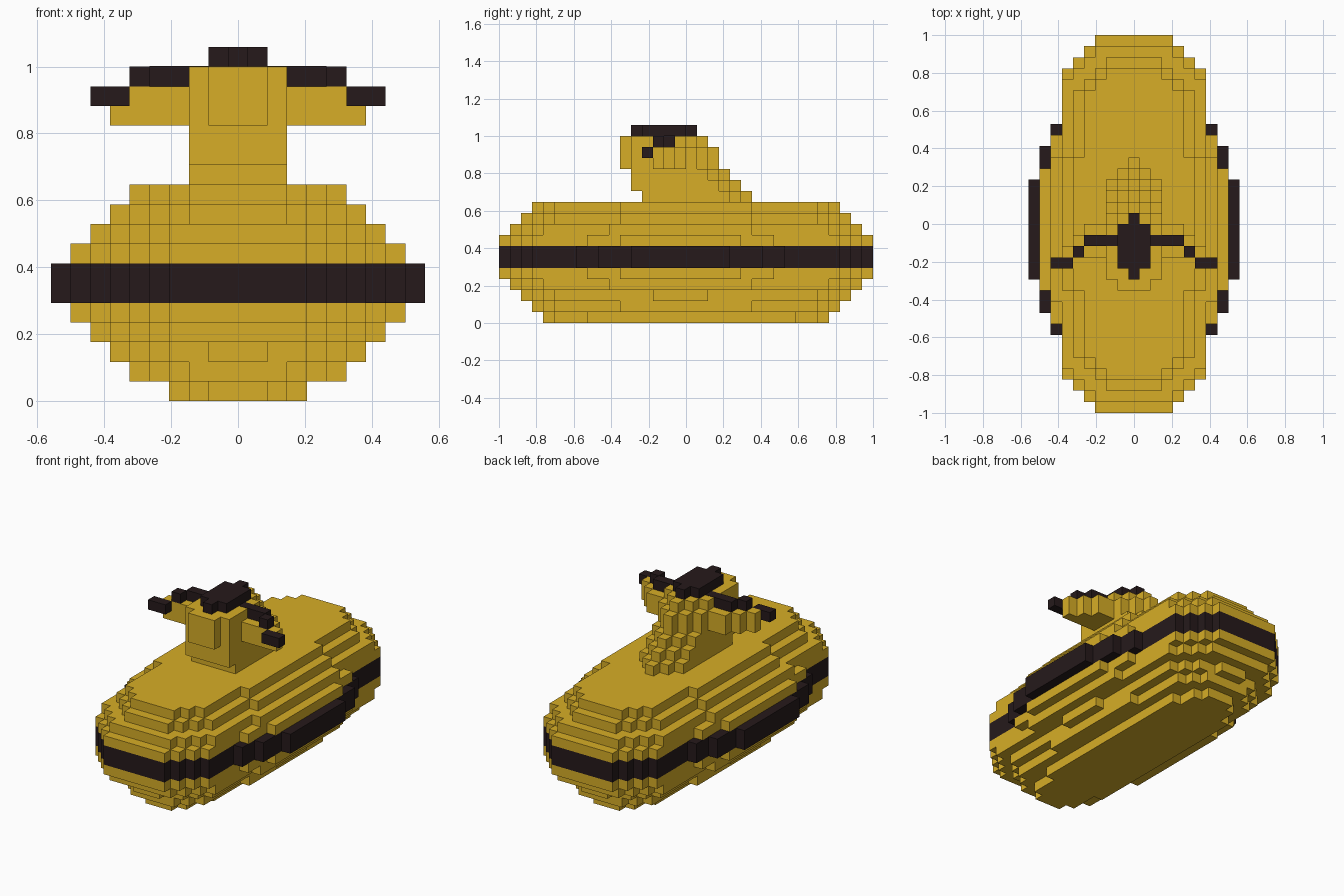
import bpy
import bmesh

default = bpy.data.objects.get("Cube")
if default:
    bpy.data.objects.remove(default, do_unlink=True)

U = 2 / 34  # size of one block; the model is 34 blocks long


def material(name, colour):
    mat = bpy.data.materials.new(name)
    mat.use_nodes = True
    mat.diffuse_color = colour
    node = mat.node_tree.nodes["Principled BSDF"]
    node.inputs["Base Color"].default_value = colour
    node.inputs["Roughness"].default_value = 0.8
    return mat


def prism(name, outline, bottom, top, mat):
    """Extrude a flat outline, all measured in blocks."""
    mesh = bpy.data.meshes.new(name)
    bm = bmesh.new()
    face = bm.faces.new([bm.verts.new((x * U, y * U, bottom * U)) for x, y in outline])
    grown = bmesh.ops.extrude_face_region(bm, geom=[face], use_keep_orig=True)["geom"]
    verts = [g for g in grown if isinstance(g, bmesh.types.BMVert)]
    bmesh.ops.translate(bm, verts=verts, vec=(0, 0, (top - bottom) * U))
    bmesh.ops.recalc_face_normals(bm, faces=bm.faces)
    bm.to_mesh(mesh)
    bm.free()
    mesh.materials.append(mat)
    obj = bpy.data.objects.new(name, mesh)
    bpy.context.collection.objects.link(obj)


def stepped(name, steps, bottom, top, mat):
    """Symmetric stepped slab; steps are (half width, front, rear), widest first."""
    front, rear = [], []
    for i, (half, a, b) in enumerate(steps):
        if i:
            front.append((half, steps[i - 1][1]))
            rear.append((half, steps[i - 1][2]))
        front.append((half, a))
        rear.append((half, b))
    side = []
    for p in front[::-1] + rear:
        if not side or side[-1] != p:
            side.append(p)
    prism(name, side + [(-x, y) for x, y in side[::-1]], bottom, top, mat)


def block(name, x0, x1, y0, y1, bottom, top, mat):
    prism(name, [(x0, y0), (x1, y0), (x1, y1), (x0, y1)], bottom, top, mat)


gold = material("mustard_yellow", (0.68, 0.42, 0.02, 1))
dark = material("dark_brown", (0.019, 0.010, 0.011, 1))

# Hull layers from keel to deck
bow_and_stern = [(6.5, -14, 14), (5.5, -15, 15), (4.5, -16, 16), (3.5, -17, 17)]
shoulder = [(8.5, -6, 5), (7.5, -9, 8)] + bow_and_stern
stripe = [(9.5, -5, 4), (8.5, -8, 7), (7.5, -10, 9)] + bow_and_stern
flank = [(7.5, -7, 6), (6.5, -13, 13), (5.5, -14, 14),
         (4.5, -15, 15), (3.5, -16, 16)]
upper = [(6.5, -6, 6), (5.5, -12, 12), (4.5, -13, 13), (3.5, -14, 14), (2.5, -15, 15)]
deck = [(5.5, -6, 6), (4.5, -12, 12), (3.5, -13, 13), (2.5, -14, 14)]
keel = [(3.5, -9, 10), (2.5, -12, 12), (1.5, -13, 13)]
bilge = [(6.5, -3, 2), (5.5, -12, 12), (4.5, -13, 13), (3.5, -14, 14), (1.5, -15, 15)]

stepped("keel", keel, 0, 1, gold)
stepped("lower_bilge", deck, 1, 2, gold)
stepped("upper_bilge", bilge, 2, 3, gold)
stepped("lower_flank", flank, 3, 4, gold)
stepped("lower_shoulder", shoulder, 4, 5, gold)
stepped("hull_stripe", stripe, 5, 7, dark)
stepped("upper_shoulder", shoulder, 7, 8, gold)
stepped("upper_flank", flank, 8, 9, gold)
stepped("upper_hull", upper, 9, 10, gold)
stepped("deck", deck, 10, 11, gold)

# Tower: each layer narrows to a point at the rear, with a blunt nose in front
tower = [(-4, -4, 6), (-5, -5, 5), (-5, -5, 4), (-5, -6, 3), (-5, -6, 3), (-5, -6, 2)]
for i, (cheek, nose, rear) in enumerate(tower):
    steps = [(2.5, cheek, rear - 2), (1.5, nose, rear - 1), (0.5, nose, rear)]
    stepped(f"tower_layer_{i + 1}", steps, 11 + i, 12 + i, gold)

# Tower cap
stepped("tower_cap", [(1.5, -4, 0), (0.5, -5, 1)], 17, 18, dark)

# Swept wings on the tower
for side, s in (("left", 1), ("right", -1)):
    block(f"{side}_wing_root", s * 2.4, s * 4.5, -3, 0, 14, 16, gold)
    block(f"{side}_wing_middle", s * 4.5, s * 5.5, -3, -1, 14, 16, gold)
    block(f"{side}_wing_end", s * 5.5, s * 6.5, -3, -2, 14, 16, gold)
    block(f"{side}_wing_top_inner", s * 1.4, s * 4.5, -2, -1, 16, 17.03, dark)
    block(f"{side}_wing_top_outer", s * 4.5, s * 5.5, -3, -2, 16, 17, dark)
    block(f"{side}_wing_tip", s * 5.5, s * 7.5, -4, -3, 15, 16, dark)
